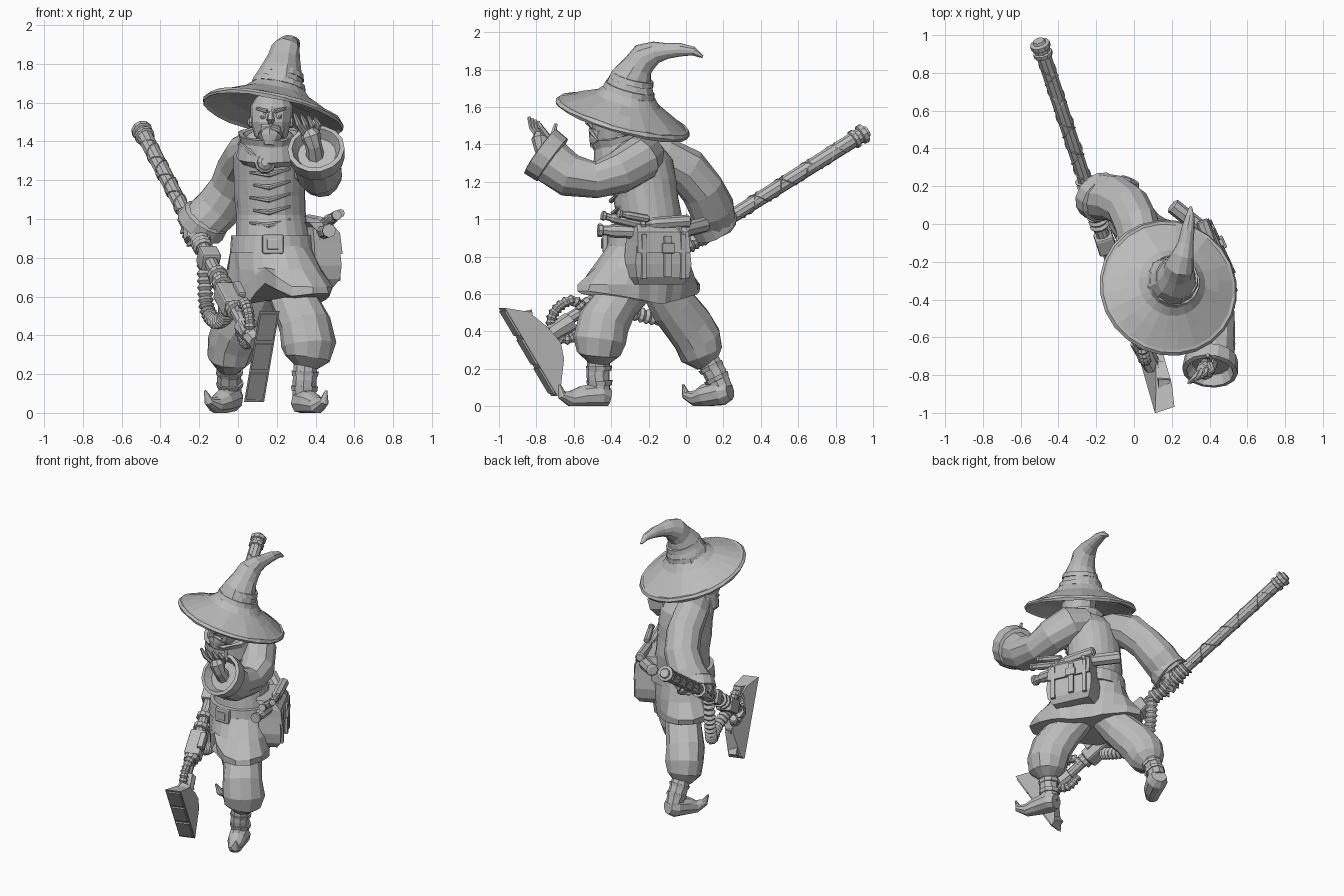
import bpy, bmesh, math, random
from mathutils import Vector, Matrix

random.seed(4)
grey = bpy.data.materials.new("plain grey")
grey.diffuse_color = (0.5, 0.5, 0.5, 1)


def make(name, verts, faces):
    me = bpy.data.meshes.new(name)
    bm = bmesh.new()
    vs = [bm.verts.new(v) for v in verts]
    for f in faces:
        bm.faces.new([vs[i] for i in f])
    bmesh.ops.recalc_face_normals(bm, faces=bm.faces)
    bm.to_mesh(me)
    bm.free()
    me.materials.append(grey)
    ob = bpy.data.objects.new(name, me)
    bpy.context.collection.objects.link(ob)
    return ob


def skin(name, rings):
    """Join equal rings of points into a capped surface."""
    n = len(rings[0])
    faces = [(k * n + i, k * n + (i + 1) % n, (k + 1) * n + (i + 1) % n, (k + 1) * n + i)
             for k in range(len(rings) - 1) for i in range(n)]
    faces += [tuple(range(n)), tuple((len(rings) - 1) * n + i for i in range(n))]
    return make(name, [v for r in rings for v in r], faces)


def tube(name, pts, radii, n=10, jit=0.0, floor=False):
    pts = [Vector(p) for p in pts]
    if not isinstance(radii, (list, tuple)):
        radii = [radii] * len(pts)
    rings, u = [], None
    for k, p in enumerate(pts):
        t = (pts[min(k + 1, len(pts) - 1)] - pts[max(k - 1, 0)]).normalized()
        u = (u - t * u.dot(t)).normalized() if u else t.orthogonal().normalized()
        w = t.cross(u)
        ring = []
        for i in range(n):
            a = math.tau * i / n
            v = p + (u * math.cos(a) + w * math.sin(a)) * radii[k] * (1 + random.uniform(-jit, jit))
            if floor:
                v.z = max(v.z, 0)
            ring.append(v)
        rings.append(ring)
    return skin(name, rings)


def revolve(name, profile, loc, axis=(0, 0, 1), n=16, jit=0.0):
    rot = Vector(axis).to_track_quat('Z', 'Y')
    return skin(name, [[Vector(loc) + rot @ Vector((r * math.cos(math.tau * i / n), r * math.sin(math.tau * i / n),
                        h + random.uniform(-jit, jit))) for i in range(n)] for r, h in profile])


def loft(name, rows, n=20, jit=0.0, turn=0.0):
    """Stack of flat ellipses: z, centre x, centre y, two radii, the first along the turned axis."""
    rings = []
    for z, cx, cy, ra, rb in rows:
        ring = []
        for i in range(n):
            a = math.tau * i / n
            r = (1 + random.uniform(-jit, jit)) / math.hypot(math.cos(a - turn) / ra, math.sin(a - turn) / rb)
            ring.append((cx + r * math.cos(a), cy + r * math.sin(a), z))
        rings.append(ring)
    return skin(name, rings)


def box(name, loc, size, along=None, bevel=0.0):
    rot = Vector(along).to_track_quat('Y', 'Z') if along else Matrix.Identity(3)
    h = Vector(size) / 2
    vs = [Vector(loc) + rot @ Vector((x * h.x, y * h.y, z * h.z)) for x in (-1, 1) for y in (-1, 1) for z in (-1, 1)]
    ob = make(name, vs, [(0, 1, 3, 2), (4, 5, 7, 6), (0, 1, 5, 4), (2, 3, 7, 6), (0, 2, 6, 4), (1, 3, 7, 5)])
    if bevel:
        m = ob.modifiers.new("bevel", 'BEVEL')
        m.width, m.segments = bevel, 2
    return ob


def curve(pts, steps):
    """Smooth path through the points."""
    p = [Vector(q) for q in [pts[0]] + list(pts) + [pts[-1]]]
    out = []
    for k in range(1, len(p) - 2):
        a, b, c, d = p[k - 1:k + 3]
        for s in range(steps):
            t = s / steps
            out.append(0.5 * (2 * b + (c - a) * t + (2 * a - 5 * b + 4 * c - d) * t * t + (3 * b - a - 3 * c + d) * t ** 3))
    return out + [p[-1]]


# Hat: tilted brim, bent crown, band
tilt = Vector((0.21, 0.27, 1)).normalized()
rim = Vector((0.182, -0.338, 1.545))
revolve("hat_brim", [(0.10, 0.06), (0.24, 0.035), (0.35, -0.005), (0.364, -0.016), (0.372, 0.0), (0.36, 0.016),
                     (0.345, 0.016), (0.26, 0.06), (0.18, 0.10), (0.14, 0.14)], rim, tilt, 24, 0.004)
tube("hat_crown", [(.20, -.315, 1.63), (.208, -.30, 1.70), (.222, -.288, 1.765), (.235, -.255, 1.82), (.245, -.22, 1.865),
                   (.26, -.16, 1.893), (.275, -.10, 1.90), (.285, -.03, 1.905), (.297, .04, 1.898), (.30, .09, 1.868)],
     [.152, .132, .110, .085, .078, .058, .042, .035, .024, .008], 12, 0.05)
for h, r in ((0.14, 0.143), (0.20, 0.122)):
    revolve("hat_band", [(r - .03, h), (r, h), (r - .008, h + .03), (r - .04, h + .03)], rim - Vector((0, .005 , 0)), tilt, 16)

# Head with face and beard
loft("head", [(1.38, .17, -.40, .05, .06), (1.43, .17, -.39, .085, .10), (1.50, .17, -.38, .105, .125),
              (1.58, .175, -.36, .11, .125), (1.64, .18, -.34, .08, .09)], 12)
tube("nose", [(.17, -.49, 1.55), (.168, -.52, 1.51), (.168, -.50, 1.495)], [.012, .022, .014], 6)
tube("beard", [(.168, -.45, 1.47), (.165, -.465, 1.42), (.162, -.48, 1.375)], [.075, .062, .03], 9, 0.12)
for s in (-1, 1):
    tube("moustache", [(.168, -.51, 1.475), (.168 + s * .04, -.50, 1.46), (.168 + s * .065, -.47, 1.42)], [.012, .015, .005], 6)
    tube("eyebrow", [(.17 + s * .02, -.50, 1.555), (.17 + s * .075, -.47, 1.57)], [.012, .007], 6)
    revolve("eye", [(.016, -.01), (.016, 0), (.006, .008)], (.17 + s * .042, -.485, 1.53), (s * .3, -1, 0), 8)
    revolve("ear", [(.03, -.01), (.03, .01), (.01, .02)], (.17 + s * .10, -.37, 1.5), (s, 0, 0), 8)

# Scarf collar and chest amulet
revolve("collar", [(.15, -.06), (.175, -.03), (.155, .05), (.165, .09), (.14, .085), (.09, .02)], (.165, -.33, 1.355), (0, -.25, 1), 16, 0.008)
revolve("amulet", [(.055, -.03), (.055, .012), (.042, .022), (.038, .012), (.02, .025)], (.14, -.465, 1.29), (0, -1, .1), 10)
for s in (-1, 1):
    tube("amulet_chain", [(.14 + s * .04, -.465, 1.32), (.15 + s * .09, -.45, 1.35), (.16 + s * .14, -.38, 1.39)], .014, 6)

# Robe
loft("robe", [(.84, .18, -.21, .205, .205), (.92, .175, -.205, .19, .18), (1.02, .17, -.20, .18, .175),
              (1.12, .165, -.215, .182, .175), (1.22, .165, -.23, .182, .18), (1.32, .165, -.255, .185, .18),
              (1.40, .165, -.28, .155, .145), (1.45, .17, -.31, .10, .10)], 22, 0.03)
for k in range(5):
    z = .98 + .065 * k
    tube("robe_fold", [(.06 + .02 * (k % 2), -.35 - .012 * k, z), (.16, -.378 - .011 * k, z - .012), (.27, -.345 - .012 * k, z + .02)],
         [.006, .014, .006], 6)

# Skirt stretched along the stride, notched at the front
skirt = loft("skirt", [(.545, .195, -.25, .385, .19), (.64, .195, -.25, .385, .20), (.74, .19, -.235, .295, .21),
                       (.86, .18, -.21, .215, .205)], 24, 0.04, math.radians(-52))
for i, v in enumerate(skirt.data.vertices[:48]):
    along = abs((v.co.x - .195) * .62 - (v.co.y + .25) * .79)
    notch = math.exp(-((v.co.x - .14) / .07) ** 2) if v.co.y < -.25 else 0
    v.co.z += (.07 * along / .385 if i < 24 else .01) + .10 * notch
loft("belt", [(.825, .18, -.21, .20, .20), (.825, .18, -.21, .222, .222), (.915, .178, -.207, .213, .213), (.915, .178, -.207, .18, .18)], 22)
box("belt_buckle", (.18, -.432, .87), (.11, .03, .10), bevel=.01)
box("buckle_plate", (.18, -.449, .87), (.06, .012, .055), bevel=.005)

# Arm reaching back to the pole
tube("back_sleeve", [(.09, -.24, 1.36), (.05, -.13, 1.335), (.015, .0, 1.265), (-.03, .09, 1.16), (-.10, .135, 1.06), (-.18, .145, .98)],
     [.10, .115, .118, .118, .122, .122], 12, 0.04)
revolve("back_cuff", [(.10, -.06), (.128, -.045), (.134, .02), (.115, .025), (.09, -.02)], (-.185, .145, .975), (-.5, .45, -.75), 14)

# Raised arm shading the eyes
tube("raised_sleeve", [(.24, -.22, 1.35), (.34, -.25, 1.32), (.41, -.36, 1.25), (.43, -.48, 1.21), (.42, -.62, 1.235), (.405, -.74, 1.32)],
     [.11, .125, .115, .10, .115, .125], 12, 0.04)
revolve("raised_cuff", [(.10, -.06), (.142, -.05), (.148, .03), (.125, .035), (.10, -.02)], (.405, -.755, 1.345), (-.08, -.8, .58), 14)
tube("raised_wrist", [(.40, -.72, 1.31), (.39, -.77, 1.38), (.375, -.775, 1.43), (.36, -.775, 1.46)], [.05, .042, .052, .035], 8)
for k in range(4):
    x, y = .31 + .035 * k, -.80 + .016 * k
    tube("raised_finger", [(.35 + .016 * k, y + .02, 1.43), (x, y - .025, 1.49), (x - .02, y - .04, 1.545 - .008 * k)], [.018, .016, .009], 6)
tube("raised_thumb", [(.38, -.75, 1.41), (.40, -.71, 1.45), (.39, -.695, 1.51)], [.022, .018, .01], 6)


# Pole of the cleaning machine
def pole(y):
    return Vector((-.27 - .33 * (y - .26), y, 1.024 + .63 * (y - .26)))


d = (pole(1) - pole(0)).normalized()
tube("pole", [pole(-.72), pole(.1), pole(.93)], [.032, .037, .042], 10)
rs = d.orthogonal().normalized()
for s in (-1, 1):
    tube("pole_wrapping", [pole(.24 + .62 * k / 70) + (Matrix.Rotation(s * k * .4, 3, d) @ rs) * .040 for k in range(71)], .004, 4)
revolve("pole_knob", [(.04, -.05), (.052, -.045), (.052, -.025), (.04, -.02), (.04, 0), (.054, .005), (.054, .03), (.035, .035), (.03, .05)],
        pole(.93), d, 10)
tube("pole_grip", [pole(-.02 + k * .012) for k in range(22)], [.042 + .012 * (k % 2) for k in range(22)], 10)
tube("gripping_hand", [(-.20, .13, .99), (-.225, .11, .94), (-.235, .07, .885)], [.05, .06, .045], 8)
for k in range(4):
    p = pole(.05 + .035 * k)
    tube("gripping_finger", [p + rs * .055 + Vector((.02, 0, -.03)), p + Vector((-.055, 0, -.02)), p + Vector((-.02, .03, .045))], .018, 6)
box("pole_clamp", pole(-.10), (.10, .10, .10), d, .012)
box("machine_body", pole(-.42) + Vector((0, 0, -.01)), (.11, .20, .10), d, .015)
box("machine_latch", pole(-.42) + Vector((.05, 0, .03)), (.04, .12, .06), d, .008)
for y in (-.24, -.31, -.52):
    revolve("pole_collar", [(.03, -.02), (.052, -.015), (.052, .015), (.03, .02)], pole(y), d, 10)

# Corrugated hoses
hose = curve([(-.17, -.02, .84), (-.17, -.03, .68), (-.16, -.06, .54), (-.12, -.13, .475), (-.07, -.25, .49), (-.06, -.38, .54)], 9)
tube("hose", hose, [.030 + .013 * (k % 2) for k in range(len(hose))], 9)
loop = curve([(.0, -.54, .50), (.03, -.60, .565), (.05, -.68, .53), (.06, -.72, .46), (.055, -.70, .38), (.04, -.62, .36), (.01, -.56, .42)], 6)
tube("hose_loop", loop, [.022 + .010 * (k % 2) for k in range(len(loop))], 8)
tube("nozzle_joint", [(.03, -.62, .45), (.07, -.70, .40), (.10, -.76, .36)], [.055, .05, .045], 8)


# Wedge-shaped floor nozzle, narrowing to the back, with ribs and front plates
def nozzle(x, y, z):
    return Vector((x + .08 + .17 * (z - .06), y + .33 * x + .014, z))


outline = [(-1, .525, 1), (-.87, .505, .8), (-.76, .42, .5), (-.69, .34, .4), (-.675, .25, .5), (-.70, .08, .8), (-.72, .055, 1)]
skin("floor_nozzle", [[nozzle(s * w, y, z) for y, z, w in outline] for s in (-.048, .055)])
for y, z, w in outline[1:6]:
    tube("nozzle_rib", [nozzle(.005, -.82, .30), nozzle(.005, y, z)], [.03, .055 * w], 4)
for k in range(3):
    a, b = .03 + .325 * k, .31 + .325 * k
    skin("nozzle_plate", [[nozzle(x, -1 + .28 * t - o, .525 - .47 * t - o * .6) for t, o in ((a, 0), (a, .008), (b, .008), (b, 0))]
                          for x in (-.04, .048)])

# Legs: baggy trousers, wrapped shins, curled shoes
legs = {"front": ([(.25, -.26, .66), (.30, -.37, .56), (.345, -.44, .45), (.365, -.46, .35), (.36, -.465, .28), (.35, -.47, .235)],
                  [.11, .125, .135, .14, .12, .06], [(.35, -.465, .27), (.345, -.47, .17), (.34, -.46, .05)],
                  [(.325, -.415, .045), (.34, -.46, .055), (.375, -.55, .05), (.41, -.62, .038), (.445, -.665, .06), (.455, -.675, .115)]),
        "back": ([(.13, -.15, .66), (.07, -.07, .54), (.0, .015, .43), (-.035, .06, .35), (-.045, .085, .275), (-.05, .11, .22)],
                 [.11, .125, .13, .13, .115, .06], [(-.045, .11, .26), (-.045, .16, .17), (-.04, .195, .09)],
                 [(-.02, .235, .085), (-.04, .19, .075), (-.08, .10, .055), (-.115, .05, .04), (-.15, .0, .06), (-.17, -.015, .115)])}
for side, (thigh, radii, shin, foot) in legs.items():
    tube(side + "_trouser", thigh, radii, 12, 0.06)
    tube(side + "_shin", shin, [.062, .063, .058], 9)
    for t in (.25, .6):
        p, q = Vector(shin[0]), Vector(shin[2])
        tube(side + "_shin_wrap", [p.lerp(q, t), p.lerp(q, t + .12)], [.072, .067], 9)
    tube(side + "_shoe", foot, [.052, .072, .062, .045, .025, .006], 10, floor=True)

# Side satchel, turned to the back: body, flap, straps, buckle
first = len(bpy.data.objects)
parts = [skin("satchel", [[(x, sy * w, z) for x, sy in ((-.15, -1), (xo, -1), (xo, 1), (-.15, 1))]
                          for z, xo, w in ((.65, -.03, .13), (.69, -.005, .155), (.76, .0, .165), (.90, -.01, .15), (.97, -.06, .13))]),
         skin("satchel_flap", [[(xo + o, s * w, z) for s, o in ((-1, -.12), (-1, 0), (1, 0), (1, -.12))]
                               for z, xo, w in ((.82, .01, .155), (.93, -.003, .15), (.985, -.055, .135))]),
         box("satchel_strap", (.008, .02, .80), (.02, .04, .22), bevel=.004),
         box("satchel_buckle", (.016, .02, .845), (.02, .07, .055), bevel=.006)]
parts += [box("satchel_side_strap", (-.005, y, .80), (.03, .03, .24), bevel=.004) for y in (-.115, .115)]
for ob in parts:
    ob.data.transform(Matrix.Translation((.465, -.12, 0)) @ Matrix.Rotation(math.radians(25), 4, 'Z'))

# Rolled scrolls and small bottles tucked into the belt
for a, b, r in (((.20, .10, .97), (.40, -.06, .93), .042), ((.36, .02, .99), (.46, -.25, .97), .035),
                ((.43, -.22, .93), (.47, -.47, .94), .036), ((.45, -.24, .97), (.51, -.45, 1.02), .026), ((.46, -.2, 1.0), (.53, -.36, 1.03), .022)):
    a, b = Vector(a), Vector(b)
    L = (b - a).length
    revolve("belt_roll", [(r * .7, 0), (r, .008), (r, L * .72), (r * .75, L * .78), (r * .75, L * .9), (r, L * .92), (r, L), (r * .6, L)], a, b - a, 8)
